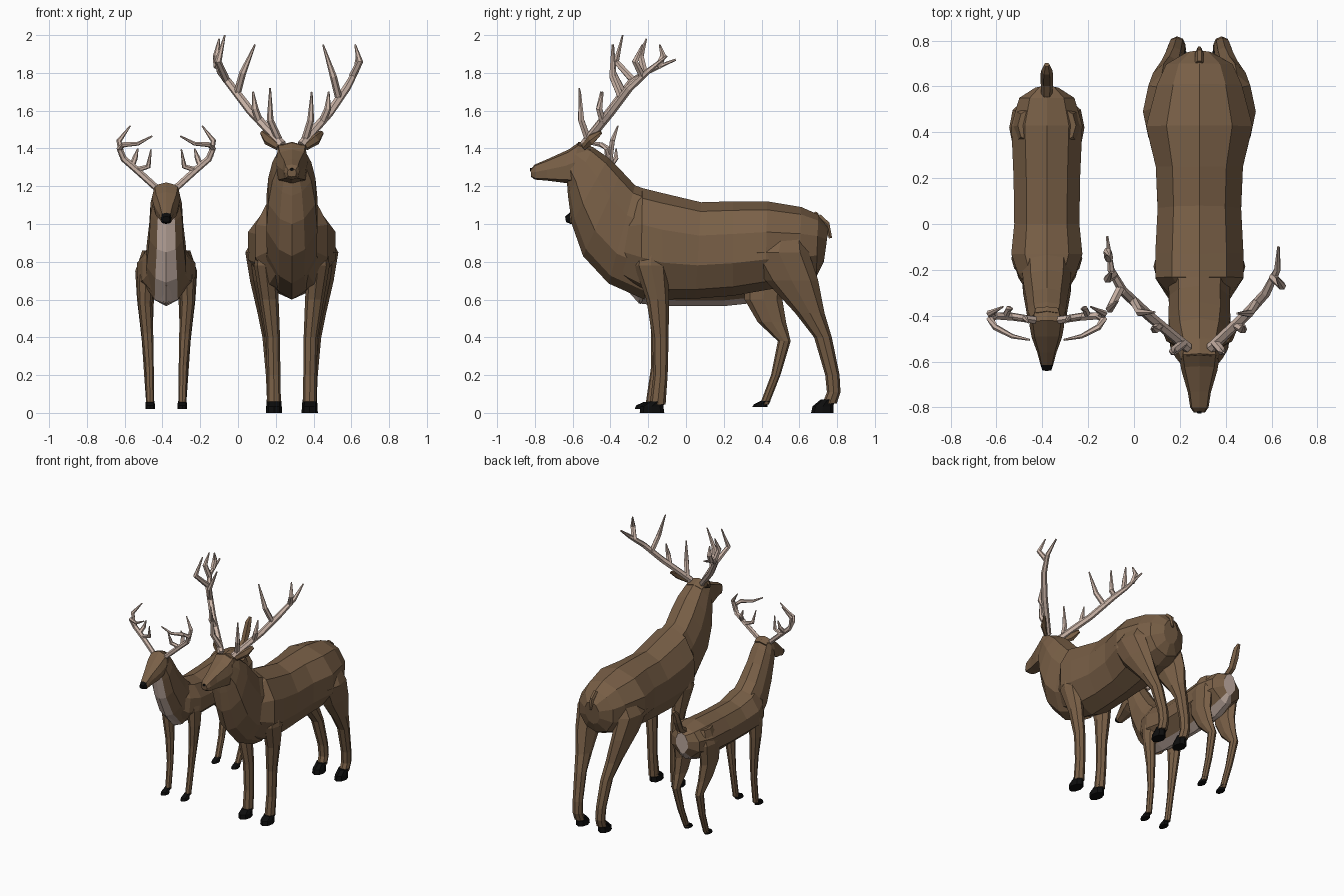
import bpy, bmesh, math
from mathutils import Vector


def material(name, rgb):
    m = bpy.data.materials.new(name)
    m.diffuse_color = (*rgb, 1)
    return m


BROWN = material("brown fur", (0.19, 0.115, 0.062))
PALE = material("pale fur", (0.58, 0.45, 0.39))
ANTLER = material("antler bone", (0.60, 0.46, 0.39))
BLACK = material("black hoof", (0.004, 0.004, 0.004))


def skin(name, rings, mats, rule=None):
    """Join rings of points into a closed flat-faced skin."""
    bm = bmesh.new()
    vs = [[bm.verts.new(p) for p in r] for r in rings]
    n = len(vs[0])
    for j in range(len(vs) - 1):
        for k in range(n):
            q = (k + 1) % n
            f = bm.faces.new((vs[j][k], vs[j][q], vs[j + 1][q], vs[j + 1][k]))
            f.material_index = rule(j, k) if rule else 0
    for j in (0, len(vs) - 1):
        f = bm.faces.new(vs[j])
        f.material_index = rule(j - 1 if j == 0 else j, -1) if rule else 0
    bmesh.ops.recalc_face_normals(bm, faces=bm.faces)
    me = bpy.data.meshes.new(name)
    bm.to_mesh(me)
    bm.free()
    for m in mats:
        me.materials.append(m)
    ob = bpy.data.objects.new(name, me)
    bpy.context.collection.objects.link(ob)
    return ob


def boxy(v, p):
    return math.copysign(abs(v) ** p, v) if abs(v) > 1e-6 else 0.0


def loft(name, cx, stations, mats, n=10, rule=None, p=1.0, pinch=1.0):
    """Stations: (y, z) of the top, (y, z) of the bottom, half width.
    p below 1 squares the section, pinch narrows the underside strip."""
    rings = []
    widest = max(boxy(math.sin(math.tau * k / n), p) for k in range(n))
    for y1, z1, y2, z2, w in stations:
        ring = []
        for k in range(n):
            a = math.tau * k / n
            t = (1 - boxy(math.cos(a), p)) / 2
            x = w / widest * boxy(math.sin(a), p)
            if k in (n // 2 - 1, n // 2 + 1):
                x *= pinch
            ring.append((cx + x, y1 + (y2 - y1) * t, z1 + (z2 - z1) * t))
        rings.append(ring)
    return skin(name, rings, mats, rule)


def legs(name, cx, stations, hoof):
    """A pair of legs. Stations: z, y, y radius, x offset, x radius."""
    for side, s in (("left", -1), ("right", 1)):
        for part, rows, mat in (("leg", stations, BROWN), ("hoof", hoof, BLACK)):
            rings = []
            for z, y, ry, x, rx in rows:
                rings.append([(cx + s * x + rx * 1.04 * math.sin(math.tau * k / 8),
                               y + ry * math.cos(math.tau * k / 8), z) for k in range(8)])
            skin(f"{name}_{part}_{side}", rings, [mat])


def tube(name, path, radii, mat, n=6, flat=1.0):
    """Tapered tube along a path."""
    pts = [Vector(p) for p in path]
    rings = []
    for i, p in enumerate(pts):
        d = (pts[min(i + 1, len(pts) - 1)] - pts[max(i - 1, 0)]).normalized()
        u = d.cross(Vector((0, 1, 0.2))).normalized()
        v = d.cross(u)
        rings.append([p + radii[i] * (math.cos(math.tau * k / n) * u +
                      flat * math.sin(math.tau * k / n) * v) for k in range(n)])
    return skin(name, rings, [mat])


def antler(name, cx, s, beam, tines, r):
    """Beam and tines given as (offset from the head centre, y, z)."""
    place = lambda path: [(cx + s * x, y, z) for x, y, z in path]
    m = len(beam) - 1
    tube(name + "_beam", place(beam), [r * (1 - 0.75 * (i / m) ** 3) for i in range(m + 1)], ANTLER)
    for i, t in enumerate(tines):
        tube(f"{name}_tine_{i + 1}", place(t), [r * 0.85, r * 0.8, r * 0.2], ANTLER)


# ---- Large stag ----
E = 0.285
loft("stag_body", E, [
    (.755, .98, .73, .80, .06), (.70, 1.05, .69, .72, .145), (.61, 1.09, .60, .68, .185),
    (.43, 1.12, .42, .65, .232), (.25, 1.12, .25, .62, .19), (.08, 1.115, .05, .605, .182),
    (-.13, 1.165, -.12, .60, .192), (-.23, 1.19, -.24, .63, .192), (-.28, 1.14, -.36, .70, .13)], [BROWN])
loft("stag_neck", E, [
    (-.18, 1.17, -.22, .60, .14), (-.27, 1.205, -.41, .685, .132), (-.34, 1.28, -.545, .83, .135),
    (-.41, 1.35, -.605, 1.0, .125), (-.49, 1.405, -.625, 1.15, .103),
    (-.57, 1.435, -.63, 1.22, .08)], [BROWN], p=.8, pinch=.75)
loft("stag_head", E, [
    (-.50, 1.41, -.56, 1.2, .08), (-.565, 1.435, -.625, 1.215, .086), (-.62, 1.395, -.66, 1.22, .078),
    (-.73, 1.345, -.74, 1.23, .05), (-.80, 1.315, -.80, 1.235, .04),
    (-.823, 1.29, -.82, 1.25, .024)], [BROWN], 8, p=.55)
loft("stag_nose", E, [(-.80, 1.30, -.80, 1.28, .012), (-.826, 1.296, -.826, 1.28, .009)], [BLACK], 6)
tube("stag_tail", [(E, .70, 1.04), (E, .745, 1.0), (E, .765, .925)], [.018, .018, .01], BROWN)
legs("stag_front", E, [
    (.97, -.18, .07, .12, .05), (.78, -.185, .09, .14, .058), (.60, -.15, .06, .12, .048),
    (.40, -.135, .043, .10, .036), (.2, -.135, .038, .096, .034), (.045, -.15, .042, .094, .035)],
    [(.06, -.155, .045, .094, .037), (.035, -.18, .06, .094, .039), (0, -.18, .065, .094, .041)])
legs("stag_hind", E, [
    (1.0, .52, .10, .10, .06), (.85, .49, .16, .165, .078), (.70, .56, .14, .155, .064),
    (.53, .655, .078, .13, .05), (.40, .725, .047, .112, .042), (.2, .775, .038, .1, .036),
    (.11, .782, .036, .097, .035), (.05, .76, .038, .095, .035)],
    [(.07, .75, .038, .095, .037), (.035, .725, .055, .095, .039), (0, .722, .06, .095, .041)])
for s in (-1, 1):
    tube("stag_ear", [(E + s * .07, -.54, 1.41), (E + s * .125, -.50, 1.45), (E + s * .16, -.45, 1.485)],
         [.022, .033, .012], BROWN, 6, .6)

# Stag antlers: the left one reaches a little further out
antler("stag_antler_left", E, -1,
       [(.05, -.54, 1.42), (.22, -.40, 1.60), (.335, -.29, 1.75), (.385, -.20, 1.81), (.402, -.055, 1.87)],
       [[(.07, -.52, 1.45), (.115, -.555, 1.55), (.115, -.565, 1.72)],
        [(.17, -.44, 1.54), (.195, -.46, 1.61), (.205, -.45, 1.70)],
        [(.29, -.33, 1.69), (.26, -.385, 1.80), (.195, -.385, 1.95)],
        [(.345, -.28, 1.76), (.39, -.37, 1.86), (.355, -.335, 2.0)],
        [(.375, -.22, 1.80), (.40, -.24, 1.89), (.385, -.21, 1.98)],
        [(.395, -.15, 1.83), (.40, -.12, 1.89), (.39, -.14, 1.95)]], .023)
antler("stag_antler_right", E, 1,
       [(.05, -.54, 1.42), (.20, -.40, 1.59), (.29, -.30, 1.72), (.34, -.20, 1.81), (.345, -.10, 1.89)],
       [[(.07, -.52, 1.45), (.10, -.555, 1.55), (.105, -.56, 1.70)],
        [(.16, -.44, 1.54), (.19, -.46, 1.61), (.195, -.44, 1.70)],
        [(.25, -.34, 1.66), (.22, -.39, 1.78), (.165, -.39, 1.95)],
        [(.32, -.23, 1.78), (.36, -.27, 1.86), (.335, -.23, 1.95)]], .023)

# ---- Small deer ----
D = -.38
under = lambda j, k: 1 if k in (4, 5) else 0
loft("deer_body", D, [
    (.60, .86, .585, .69, .05), (.55, .885, .55, .64, .12), (.43, .90, .43, .59, .155),
    (.2, .885, .2, .565, .145), (0, .88, 0, .565, .142), (-.13, .91, -.13, .565, .155),
    (-.20, .93, -.25, .58, .125), (-.26, .92, -.33, .67, .08)], [BROWN, PALE], 10,
    lambda j, k: 1 if k in (4, 5) or (k == -1 and j < 0) else 0, pinch=.65)
loft("deer_neck", D, [
    (-.10, .88, -.24, .575, .11), (-.20, .97, -.345, .69, .104), (-.28, 1.07, -.42, .85, .09),
    (-.34, 1.16, -.455, 1.0, .083), (-.38, 1.21, -.47, 1.06, .07)], [BROWN, PALE], 10, under,
    p=.8, pinch=.82)
loft("deer_head", D, [
    (-.36, 1.20, -.42, 1.06, .06), (-.42, 1.22, -.46, 1.05, .076), (-.49, 1.17, -.50, 1.03, .066),
    (-.56, 1.11, -.56, 1.015, .042), (-.615, 1.06, -.61, 1.0, .028),
    (-.64, 1.04, -.635, 1.01, .02)], [BROWN, BLACK], 8, lambda j, k: 1 if j >= 4 else 0, p=.6)
tube("deer_tail", [(D, .56, .86), (D, .62, .90), (D, .65, .97), (D, .67, 1.03), (D, .695, 1.06)],
     [.024, .027, .028, .024, .012], BROWN)
legs("deer_front", D, [
    (.80, -.14, .06, .10, .04), (.70, -.15, .065, .11, .043), (.58, -.15, .052, .112, .036),
    (.42, -.15, .034, .10, .03), (.25, -.16, .024, .09, .023), (.045, -.19, .024, .085, .02)],
    [(.058, -.195, .028, .085, .022), (.04, -.225, .038, .085, .024), (.02, -.23, .042, .085, .025)])
legs("deer_hind", D, [
    (.86, .43, .07, .08, .045), (.75, .42, .11, .112, .05), (.60, .41, .10, .11, .043),
    (.48, .455, .075, .105, .034), (.38, .52, .034, .1, .028), (.2, .475, .025, .092, .024),
    (.045, .415, .024, .085, .02)],
    [(.062, .42, .027, .085, .022), (.045, .395, .036, .085, .024), (.03, .39, .04, .085, .025)])
for side, s in (("left", -1), ("right", 1)):
    antler("deer_antler_" + side, D, s,
           [(.04, -.42, 1.18), (.15, -.405, 1.28), (.225, -.40, 1.345), (.247, -.415, 1.40),
            (.225, -.45, 1.42), (.15, -.49, 1.425), (.075, -.505, 1.465)],
           [[(.235, -.40, 1.36), (.25, -.39, 1.44), (.19, -.36, 1.52)],
            [(.16, -.40, 1.285), (.095, -.41, 1.305), (.08, -.43, 1.395)],
            [(.18, -.40, 1.31), (.165, -.37, 1.35), (.15, -.37, 1.40)]], .018)
